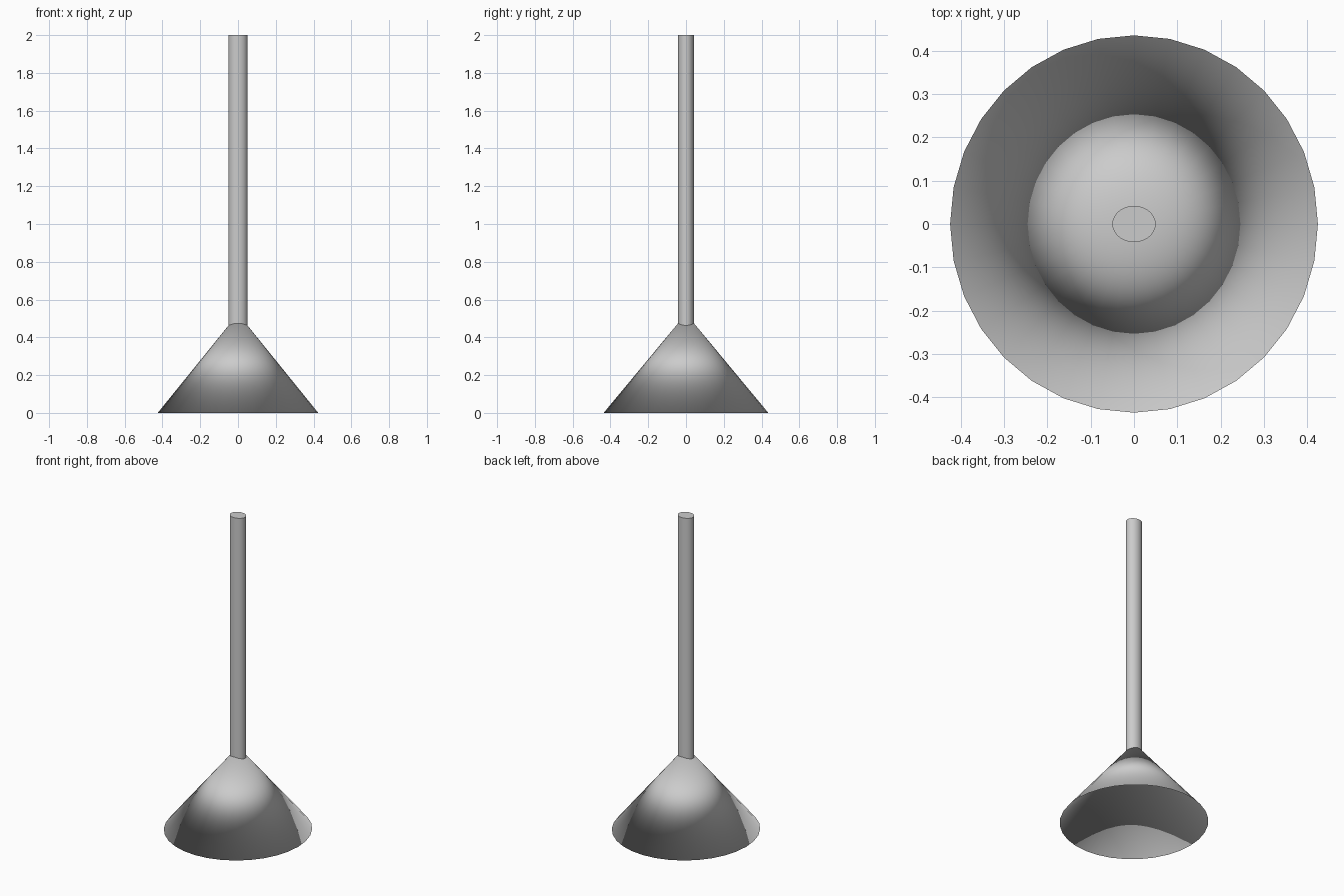
import bpy, bmesh, math

if "Cube" in bpy.data.objects:
    bpy.data.objects.remove(bpy.data.objects["Cube"])

SIDES = 32


def lathe(name, profile, rx, ry):
    """Spin a (radius factor, z) profile about z; zero radius makes a pole."""
    bm = bmesh.new()
    rings = []
    for f, z in profile:
        if f == 0:
            rings.append([bm.verts.new((0, 0, z))])
        else:
            rings.append([bm.verts.new((rx * f * math.cos(2 * math.pi * i / SIDES),
                                        ry * f * math.sin(2 * math.pi * i / SIDES), z))
                          for i in range(SIDES)])
    for a, b in zip(rings, rings[1:]):
        for i in range(SIDES):
            j = (i + 1) % SIDES
            if len(a) == 1:
                bm.faces.new((a[0], b[i], b[j]))
            elif len(b) == 1:
                bm.faces.new((a[i], b[0], a[j]))
            else:
                bm.faces.new((a[i], b[i], b[j], a[j]))
    bmesh.ops.recalc_face_normals(bm, faces=bm.faces[:])
    for f in bm.faces:
        f.smooth = True
    mesh = bpy.data.meshes.new(name)
    bm.to_mesh(mesh)
    bm.free()
    obj = bpy.data.objects.new(name, mesh)
    bpy.context.collection.objects.link(obj)
    return obj


# Hollow conical shade: outer cone and inner cone meeting in a thin rim
lathe("shade", [(0, 0.525), (1, 0.0), (0, 0.465)], 0.425, 0.436)

# Slightly oval rod with flat ends
rod = lathe("rod", [(0, 0.45), (1, 0.45), (1, 2.0), (0, 2.0)], 0.05, 0.042)
bpy.ops.object.select_all(action='DESELECT')
rod.select_set(True)
bpy.context.view_layer.objects.active = rod
bpy.ops.object.shade_smooth_by_angle(angle=math.radians(40))
